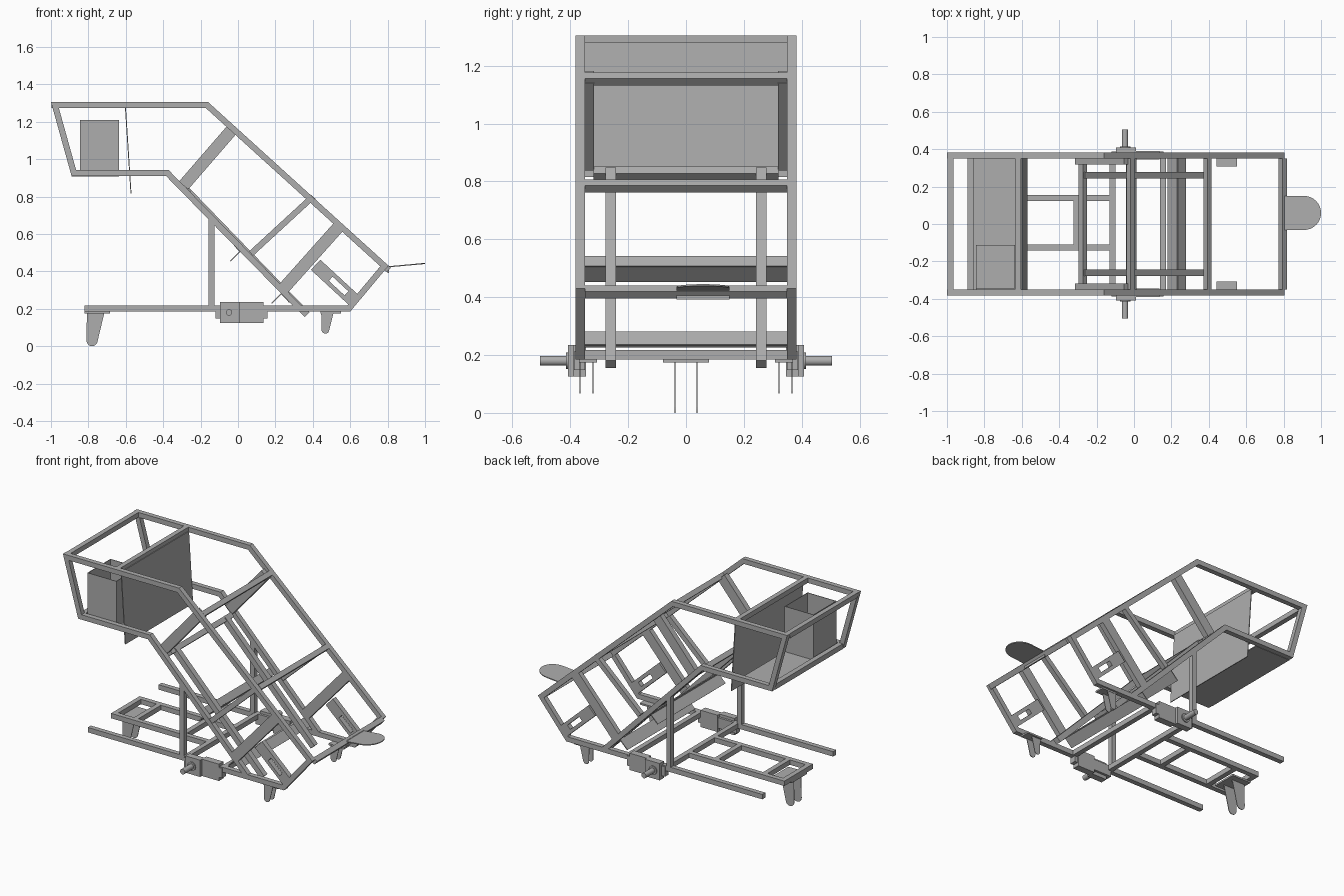
import bpy, bmesh, math
from mathutils import Vector

cube = bpy.data.objects.get("Cube")
if cube:
    bpy.data.objects.remove(cube)

steel = bpy.data.materials.new("grey steel")
steel.use_nodes = True
GREY = (0.42, 0.42, 0.42, 1)
steel.diffuse_color = GREY
steel.node_tree.nodes["Principled BSDF"].inputs["Base Color"].default_value = GREY

T = 0.032          # tube width
Y_IN, Y_OUT = 0.35, 0.382


def finish(name, bm):
    bmesh.ops.recalc_face_normals(bm, faces=bm.faces)
    mesh = bpy.data.meshes.new(name)
    bm.to_mesh(mesh)
    bm.free()
    mesh.materials.append(steel)
    obj = bpy.data.objects.new(name, mesh)
    bpy.context.collection.objects.link(obj)
    return obj


def prism(name, pts, y0, y1):
    """Extrude an x-z outline from y0 to y1."""
    bm = bmesh.new()
    a = [bm.verts.new((x, y0, z)) for x, z in pts]
    b = [bm.verts.new((x, y1, z)) for x, z in pts]
    bm.faces.new(a)
    bm.faces.new(b)
    for i in range(len(a)):
        j = (i + 1) % len(a)
        bm.faces.new((a[i], a[j], b[j], b[i]))
    return finish(name, bm)


def box(name, x0, x1, y0, y1, z0, z1):
    return prism(name, [(x0, z0), (x1, z0), (x1, z1), (x0, z1)], y0, y1)


def bar(name, p, q, width, y0, y1):
    """Straight bar between two x-z points."""
    p, q = Vector(p), Vector(q)
    d = (q - p).normalized()
    n = Vector((-d.y, d.x)) * width / 2
    return prism(name, [p + n, q + n, q - n, p - n], y0, y1)


def loop_frame(name, pts, width, y0, y1):
    """Closed mitred tube frame from its clockwise outer outline."""
    pts = [Vector(p) for p in pts]
    inner = []
    for i, p in enumerate(pts):
        d0 = (p - pts[i - 1]).normalized()
        d1 = (pts[(i + 1) % len(pts)] - p).normalized()
        n0, n1 = Vector((d0.y, -d0.x)), Vector((d1.y, -d1.x))
        inner.append(p + (n0 + n1) * width / (1 + n0.dot(n1)))
    bm = bmesh.new()
    rings = [[bm.verts.new((p.x, y, p.y)) for p in r]
             for r, y in ((pts, y0), (pts, y1), (inner, y1), (inner, y0))]
    for k in range(4):
        r, s = rings[k], rings[(k + 1) % 4]
        for i in range(len(pts)):
            j = (i + 1) % len(pts)
            bm.faces.new((r[i], r[j], s[j], s[i]))
    return finish(name, bm)


def rounded(name, cx, cz, r, top, z_top, y0, y1):
    """Tapered fork plate with a round foot."""
    foot = [(cx + r * math.cos(a), cz + r * math.sin(a))
            for a in (math.pi * (1 + i / 10) for i in range(11))]
    return prism(name, foot + [(top[1], z_top), (top[0], z_top)], y0, y1)


def cylinder(name, x, z, r, y0, y1):
    pts = [(x + r * math.cos(i * math.pi / 12), z + r * math.sin(i * math.pi / 12))
           for i in range(24)]
    obj = prism(name, pts, y0, y1)
    for f in obj.data.polygons:
        f.use_smooth = len(f.vertices) == 4
    return obj


OUTLINE = [(-1, 1.305), (-0.16, 1.305), (0.805, 0.43), (0.6, 0.185),
           (0.325, 0.185), (-0.385, 0.91), (-0.89, 0.91)]

# Parts repeated on both sides
for side, s in (("right", -1), ("left", 1)):
    def ys(a, b):
        return (s * a, s * b)
    outer = ys(Y_IN, Y_OUT)
    loop_frame(side + "_side_frame", OUTLINE, T, *outer)
    box(side + "_base_rail", -0.82, 0.35, *outer, 0.185, 0.217)
    box(side + "_post", -0.157, -0.125, *outer, 0.217, 0.69)
    bar(side + "_upper_strut", (-0.03, 1.16), (-0.29, 0.86), 0.065, *ys(0.318, 0.355))
    bar(side + "_middle_strut", (0.385, 0.785), (0.07, 0.495), T, *outer)
    bar(side + "_lower_strut", (0.535, 0.635), (0.245, 0.31), 0.065, *outer)
    bar(side + "_inner_rail", (-0.275, 0.835), (0.37, 0.168), 0.036, *ys(0.242, 0.278))

    # Slotted plate, built around its opening
    start, end = Vector((0.415, 0.435)), Vector((0.615, 0.25))
    along = (end - start).normalized()
    across = Vector((-along.y, along.x))
    for k in (-1, 1):
        off = across * k * 0.026
        bar(side + "_slot_edge", start + off, end + off, 0.022, *outer)
    for label, a, b in (("upper", 0, 0.11), ("lower", 0.225, 0.272)):
        bar(f"{side}_slot_{label}_end", start + along * a, start + along * b, 0.03, *outer)

    # Wheel drive and axle
    box(side + "_drive_block", -0.095, 0.012, *ys(0.365, 0.408), 0.125, 0.235)
    box(side + "_gearbox", 0.012, 0.135, *ys(0.345, 0.39), 0.125, 0.235)
    box(side + "_gearbox_ends", -0.12, 0.157, *ys(0.35, 0.388), 0.148, 0.212)
    cylinder(side + "_axle_collar", -0.048, 0.18, 0.028, *ys(0.405, 0.415))
    cylinder(side + "_axle", -0.048, 0.18, 0.017, *ys(0.40, 0.505))

    # Small front caster bracket
    box(side + "_caster_plate", 0.44, 0.55, *ys(0.308, 0.37), 0.175, 0.186)
    for y in (0.32, 0.364):
        rounded(side + "_caster_fork", 0.467, 0.088, 0.021, (0.445, 0.51), 0.176,
                *ys(y, y + 0.004))

# Tilted cross tubes between the sides
SLOPE = Vector((0.74, -0.67))
for name, x, z in (("upper", -0.018, 1.155), ("middle", 0.393, 0.785)):
    c = Vector((x, z))
    bar(name + "_cross_tube", c - SLOPE * T / 2, c + SLOPE * T / 2, T, -Y_IN, Y_IN)
bar("end_cross_tube", (0.805, 0.43), (0.784, 0.405), T, -Y_IN, Y_IN)
bar("rail_top_cross_tube", (-0.285, 0.84), (-0.262, 0.816), T, -0.32, 0.32)

# Angle brackets beneath the inner rails
for name, foot, corner, tip in (
        ("upper_angle", (-0.04, 0.455), (0.01, 0.505), (-0.02, 0.54)),
        ("lower_angle", (0.18, 0.228), (0.232, 0.28), (0.275, 0.235))):
    bar(name + "_web", foot, corner, 0.006, -Y_IN, Y_IN)
    bar(name + "_flange", corner, tip, 0.006, -Y_IN, Y_IN)

# Cabin ends, panel, floor and open box
box("cabin_top_end_tube", -0.998, -0.966, -Y_IN, Y_IN, 1.273, 1.305)
box("cabin_bottom_end_tube", -0.89, -0.857, -Y_IN, Y_IN, 0.91, 0.942)
box("panel_top_tube", -0.637, -0.605, -Y_IN, Y_IN, 1.273, 1.305)
bar("back_panel", (-0.602, 1.28), (-0.572, 0.815), 0.005, -Y_IN, Y_IN)
box("cabin_floor", -0.89, -0.635, -Y_IN, Y_IN, 0.908, 0.914)
bx0, bx1, by0, by1, bz0, bz1 = -0.845, -0.635, -0.35, -0.112, 0.914, 1.21
w = 0.004
box("box_end_wall", bx0, bx0 + w, by0, by1, bz0, bz1)
box("box_inner_wall", bx1 - w, bx1, by0, by1, bz0, bz1)
box("box_right_wall", bx0, bx1, by0, by0 + w, bz0, bz1)
box("box_left_wall", bx0, bx1, by1 - w, by1, bz0, bz1)

# Base ladder frame
for name, x, half in (("front", 0.155, Y_IN), ("rear", -0.115, Y_IN)):
    box(name + "_base_cross", x - T / 2, x + T / 2, -half, half, 0.185, 0.217)
for name, y in (("left", 0.138), ("right", -0.125)):
    box(name + "_ladder_rail", -0.82, -0.13, y - T / 2, y + T / 2, 0.185, 0.217)
for x in (-0.804, -0.66, -0.308):
    box("ladder_rung", x - T / 2, x + T / 2, -0.11, 0.123, 0.185, 0.217)

# Main caster bracket
box("main_caster_plate", -0.82, -0.685, -0.08, 0.08, 0.175, 0.186)
for y in (-0.04, 0.036):
    rounded("main_caster_fork", -0.78, 0.03, 0.03, (-0.808, -0.715), 0.176, y, y + 0.004)

# Rounded footplate with a folded flap
bm = bmesh.new()
cy, r = 0.059, 0.091
edge = [(0.8, cy - r)] + [(0.909 + r * math.cos(a), cy + r * math.sin(a))
        for a in (math.pi * (i / 16 - 0.5) for i in range(17))] + [(0.8, cy + r)]
face = bm.faces.new([bm.verts.new((x, y, 0.427 + (x - 0.8) * 0.09)) for x, y in edge])
ext = bmesh.ops.extrude_face_region(bm, geom=[face])
bmesh.ops.translate(bm, vec=(0, 0, -0.006),
                    verts=[v for v in ext["geom"] if isinstance(v, bmesh.types.BMVert)])
finish("footplate", bm)
box("footplate_flap", 0.8, 0.806, cy - r, cy + r, 0.392, 0.43)
